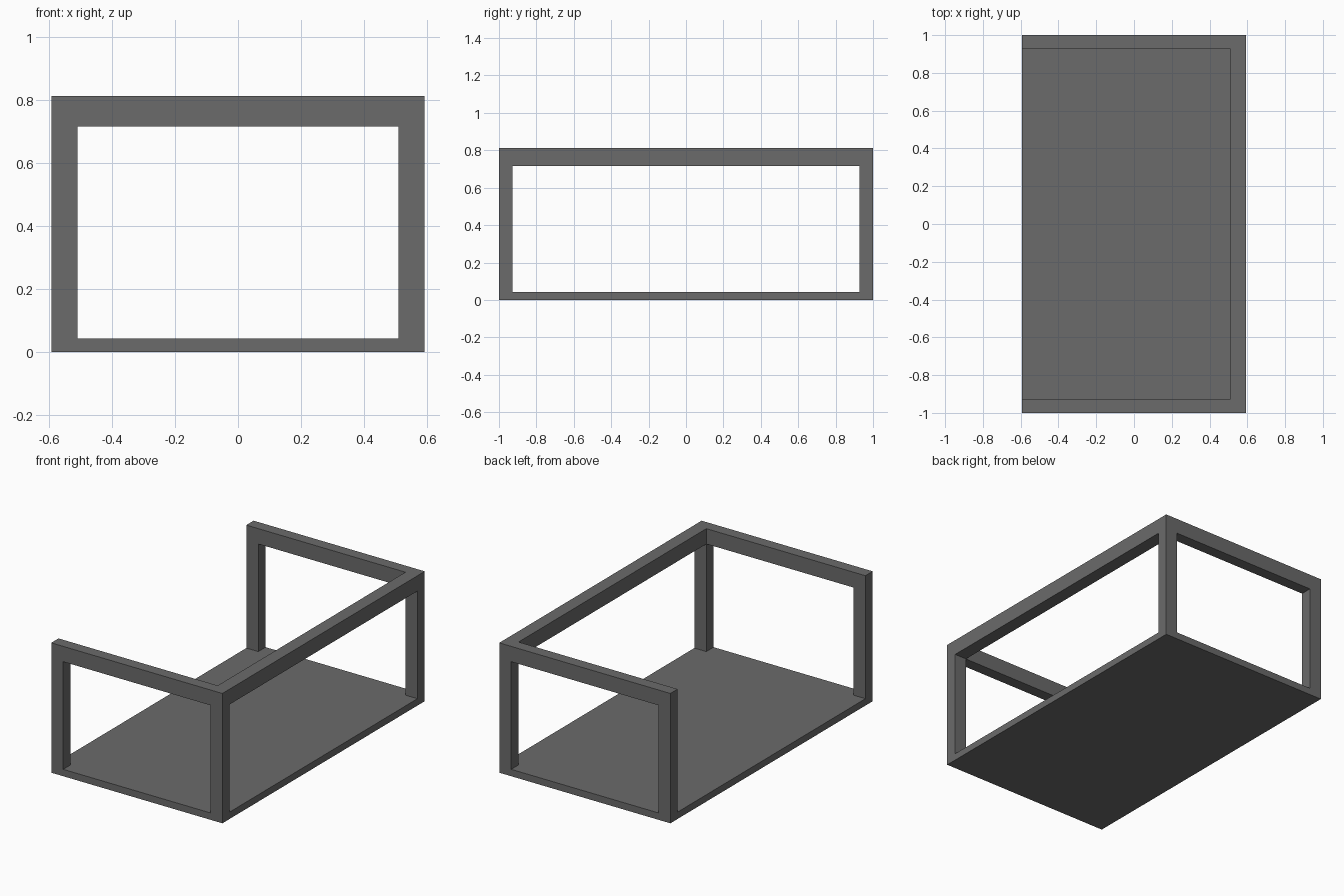
import bpy

if "Cube" in bpy.data.objects:
    bpy.data.objects.remove(bpy.data.objects["Cube"])

HX, HY, TOP = 0.592, 1.0, 0.812       # outer half sizes and height
IX, IY = 0.509, 0.928                 # inner edges of the posts
FLOOR, RAIL = 0.043, 0.716            # base top, underside of the rails


def box(name, lo, hi):
    size = [b - a for a, b in zip(lo, hi)]
    mid = [(a + b) / 2 for a, b in zip(lo, hi)]
    bpy.ops.mesh.primitive_cube_add(size=1, location=mid)
    obj = bpy.context.object
    obj.name = name
    obj.scale = size
    bpy.ops.object.transform_apply(location=True, rotation=True, scale=True)
    return obj


def carve(body, name, lo, hi):
    cutter = box(name, lo, hi)
    cutter.hide_render = True
    mod = body.modifiers.new(name, 'BOOLEAN')
    mod.operation = 'DIFFERENCE'
    mod.solver = 'EXACT'
    mod.object = cutter
    bpy.context.view_layer.objects.active = body
    bpy.ops.object.modifier_apply(modifier=mod.name)
    bpy.data.objects.remove(cutter, do_unlink=True)


# One-piece tray: base slab, four posts and a U-shaped top rail
frame = box("base_with_railing", (-HX, -HY, 0), (HX, HY, TOP))

# Interior, open at the top and along the left side
carve(frame, "interior_cut", (-1, -IY, FLOOR), (IX, IY, 1.2))
# Window through the front and back walls
carve(frame, "end_window_cut", (-IX, -1.5, FLOOR), (IX, 1.5, RAIL))
# Window through the right wall
carve(frame, "side_window_cut", (0, -IY, FLOOR), (1, IY, RAIL))

# Dark grey finish
dark = bpy.data.materials.new("dark_grey")
dark.diffuse_color = (0.145, 0.145, 0.145, 1)
dark.use_nodes = True
dark.node_tree.nodes["Principled BSDF"].inputs["Base Color"].default_value = dark.diffuse_color
frame.data.materials.clear()
frame.data.materials.append(dark)
